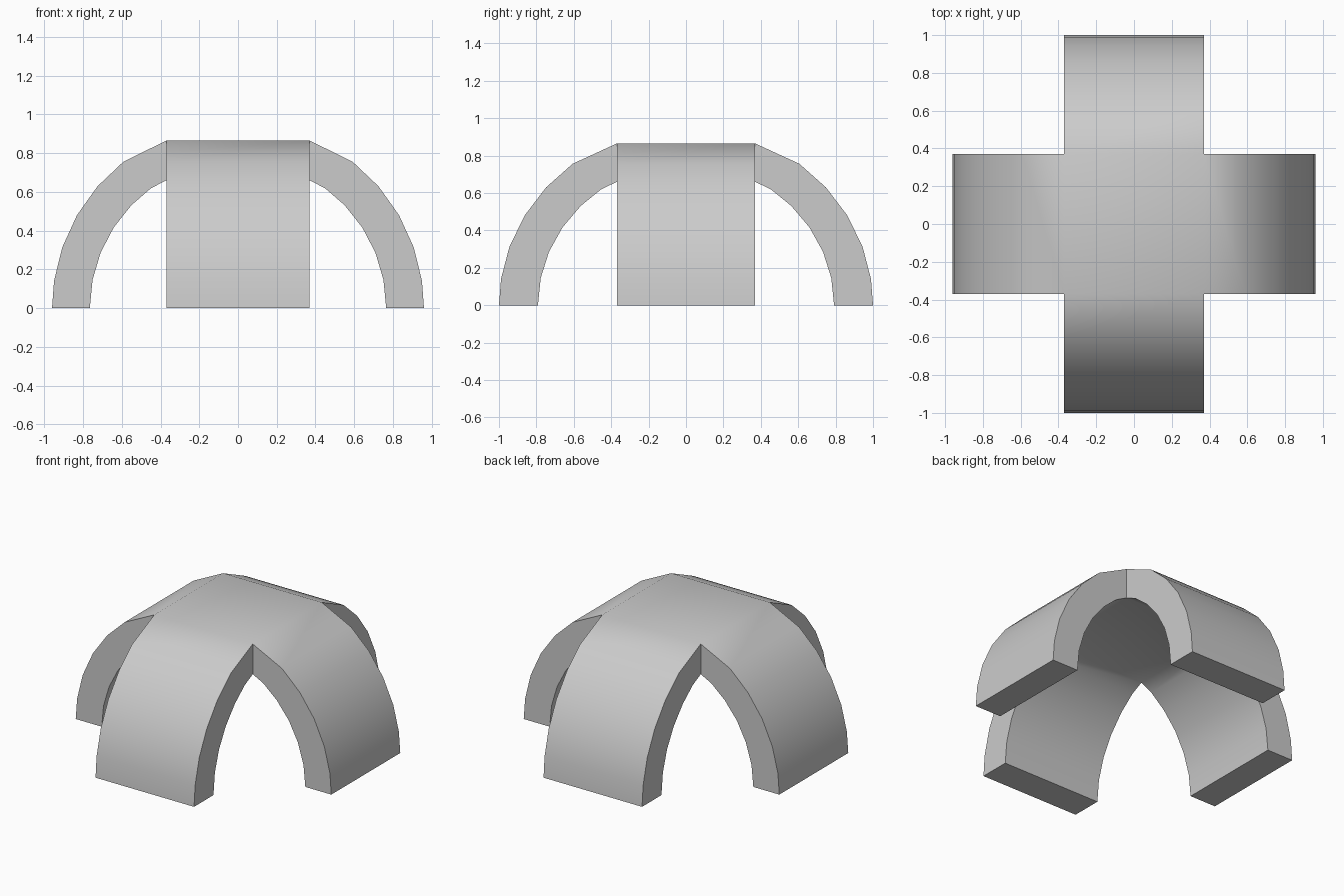
import bpy, bmesh
from math import sin, cos, radians
from mathutils import Matrix

cube = bpy.data.objects.get("Cube")
if cube:
    bpy.data.objects.remove(cube, do_unlink=True)

HALF, TOP, UNDER = 0.37, 0.865, 0.66   # half width of the hub, its top and underside
OUTER_ANGLES = (0, 8.5, 19, 30, 41, 52)
INNER_ANGLES = (0, 11, 22, 33, 44, 54)


def arc(radius, angles, hub_height):
    """Leg edge from the ground up to the hub."""
    pts = [(radius * cos(radians(a)), radius * sin(radians(a))) for a in angles]
    return pts + [(HALF, hub_height)]


def add_leg(bm, turn, reach):
    """Curved leg, stretched to its reach and turned about z; open at the hub."""
    stretch = (reach - HALF) / (0.96 - HALF)
    rot = Matrix.Rotation(radians(turn), 3, 'Z')

    def vert(p, side):
        x = HALF + (p[0] - HALF) * stretch
        return bm.verts.new(rot @ Matrix.Identity(3) @ bpy_vec(x, side * HALF, p[1]))

    rings = []
    for o, i in zip(arc(0.96, OUTER_ANGLES, TOP), arc(0.765, INNER_ANGLES, UNDER)):
        rings.append([vert(o, -1), vert(o, 1), vert(i, 1), vert(i, -1)])
    bm.faces.new(rings[0])
    for a, b in zip(rings, rings[1:]):
        for k in range(4):
            n = (k + 1) % 4
            bm.faces.new((a[k], a[n], b[n], b[k]))


def bpy_vec(x, y, z):
    return Matrix.Translation((x, y, z)).to_translation()


bm = bmesh.new()
# Four legs
for turn, reach in ((0, 0.96), (90, 1.0), (180, 0.96), (270, 1.0)):
    add_leg(bm, turn, reach)
# Flat hub, top and underside
for z in (TOP, UNDER):
    bm.faces.new([bm.verts.new((x * HALF, y * HALF, z))
                  for x, y in ((-1, -1), (1, -1), (1, 1), (-1, 1))])
bmesh.ops.remove_doubles(bm, verts=bm.verts, dist=0.001)
bmesh.ops.recalc_face_normals(bm, faces=bm.faces)

mesh = bpy.data.meshes.new("crossed_arch")
bm.to_mesh(mesh)
bm.free()
arch = bpy.data.objects.new("crossed_arch", mesh)
bpy.context.collection.objects.link(arch)

# Plain grey
grey = bpy.data.materials.new("plain_grey")
grey.use_nodes = True
colour = (0.6, 0.6, 0.6, 1)
grey.diffuse_color = colour
grey.node_tree.nodes["Principled BSDF"].inputs["Base Color"].default_value = colour
mesh.materials.append(grey)

bpy.ops.object.select_all(action='DESELECT')
arch.select_set(True)
bpy.context.view_layer.objects.active = arch
bpy.ops.object.shade_smooth_by_angle(angle=radians(35))
